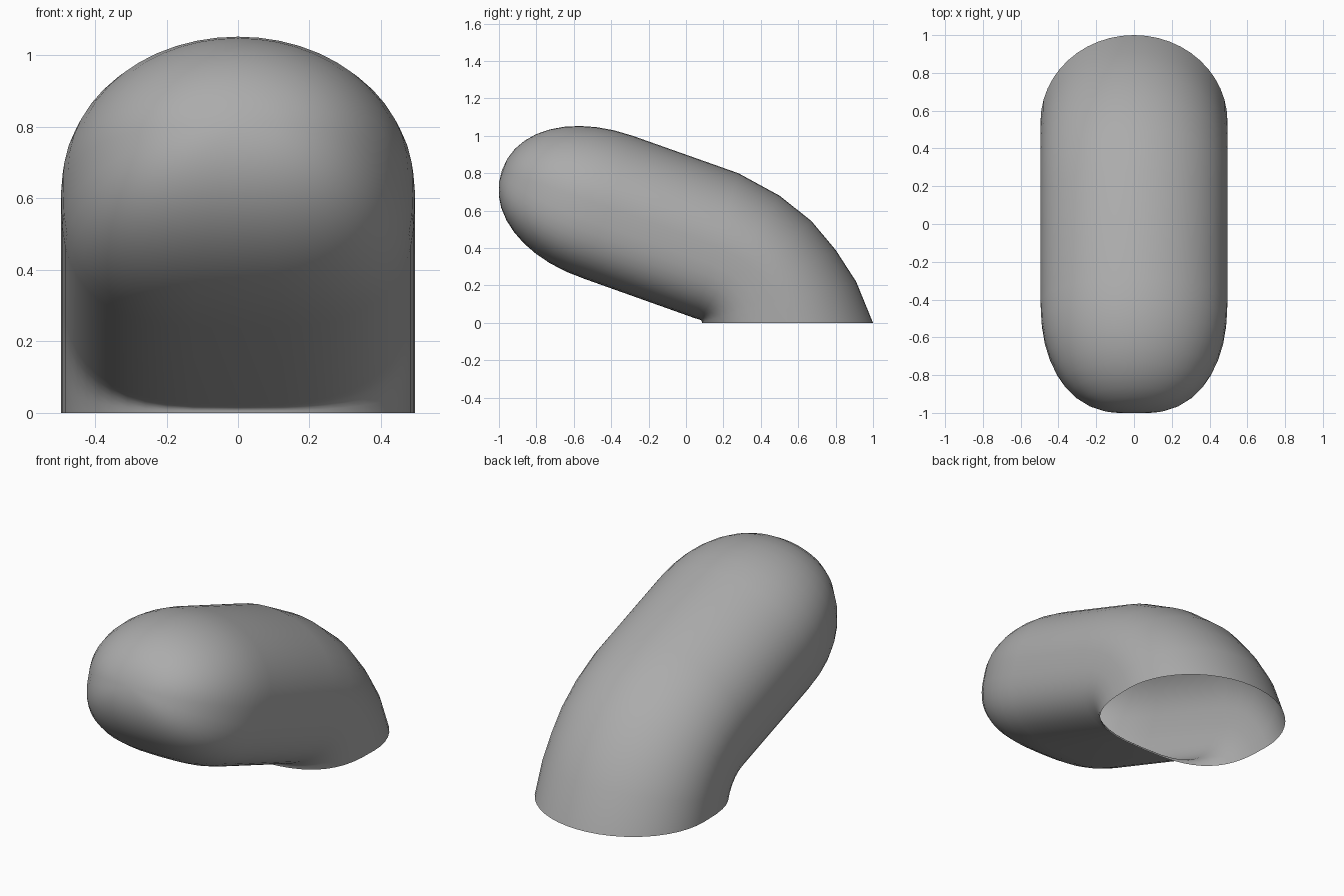
import bpy, bmesh, math
from mathutils import Vector

if "Cube" in bpy.data.objects:
    bpy.data.objects.remove(bpy.data.objects["Cube"])

SEG, HALF_WIDTH, DOME_STEPS = 48, 0.495, 10

# Side profile of the bend: (outer y, outer z, inner y, inner z), base to tip
sections = [
    (1.00, 0.00, 0.085, 0.000),
    (0.91, 0.22, 0.085, 0.006),
    (0.80, 0.39, 0.083, 0.011),
    (0.67, 0.545, 0.079, 0.015),
    (0.50, 0.68, 0.072, 0.018),
    (0.28, 0.80, 0.050, 0.024),
    (-0.285, 1.00, -0.548, 0.237),
]

bm = bmesh.new()


def power(value, n):
    """Superellipse coordinate of a sine or cosine."""
    return math.copysign(abs(value) ** (2 / n), value)


def ring(center, v, half_width):
    """Ring with half-axis v: elliptical outer half, boxier inner half."""
    verts = []
    for i in range(SEG):
        a = 2 * math.pi * i / SEG
        n = 2 if math.cos(a) >= -1e-6 else 2.95
        side = Vector((half_width * power(math.sin(a), n), 0, 0))
        verts.append(bm.verts.new(center + v * power(math.cos(a), n) + side))
    return verts


# Bent tube, open at the base
rings = []
for oy, oz, iy, iz in sections:
    outer, inner = Vector((0, oy, oz)), Vector((0, iy, iz))
    center, v = (outer + inner) / 2, (outer - inner) / 2
    rings.append(ring(center, v, HALF_WIDTH))

# Rounded end, a little fuller across its width
axis = Vector((0, -v.z, v.y)).normalized() * 0.601
for k in range(1, DOME_STEPS):
    t = math.pi / 2 * k / DOME_STEPS
    rings.append(ring(center + axis * power(math.sin(t), 2.1),
                      v * power(math.cos(t), 2.1),
                      HALF_WIDTH * power(math.cos(t), 2.45)))
tip = bm.verts.new(center + axis)

for a, b in zip(rings, rings[1:]):
    for i in range(SEG):
        j = (i + 1) % SEG
        bm.faces.new((a[i], a[j], b[j], b[i]))
for i in range(SEG):
    bm.faces.new((rings[-1][i], rings[-1][(i + 1) % SEG], tip))

bmesh.ops.recalc_face_normals(bm, faces=bm.faces)
if tip.link_faces[0].normal.dot(axis) < 0:
    bmesh.ops.reverse_faces(bm, faces=bm.faces)
for f in bm.faces:
    f.smooth = True

mesh = bpy.data.meshes.new("bent_tube")
bm.to_mesh(mesh)
bm.free()
bpy.context.collection.objects.link(bpy.data.objects.new("bent_tube", mesh))

# Dark grey finish
grey = bpy.data.materials.new("dark_grey")
grey.diffuse_color = (0.41, 0.41, 0.41, 1)
grey.use_nodes = True
grey.node_tree.nodes["Principled BSDF"].inputs["Base Color"].default_value = grey.diffuse_color
mesh.materials.append(grey)
